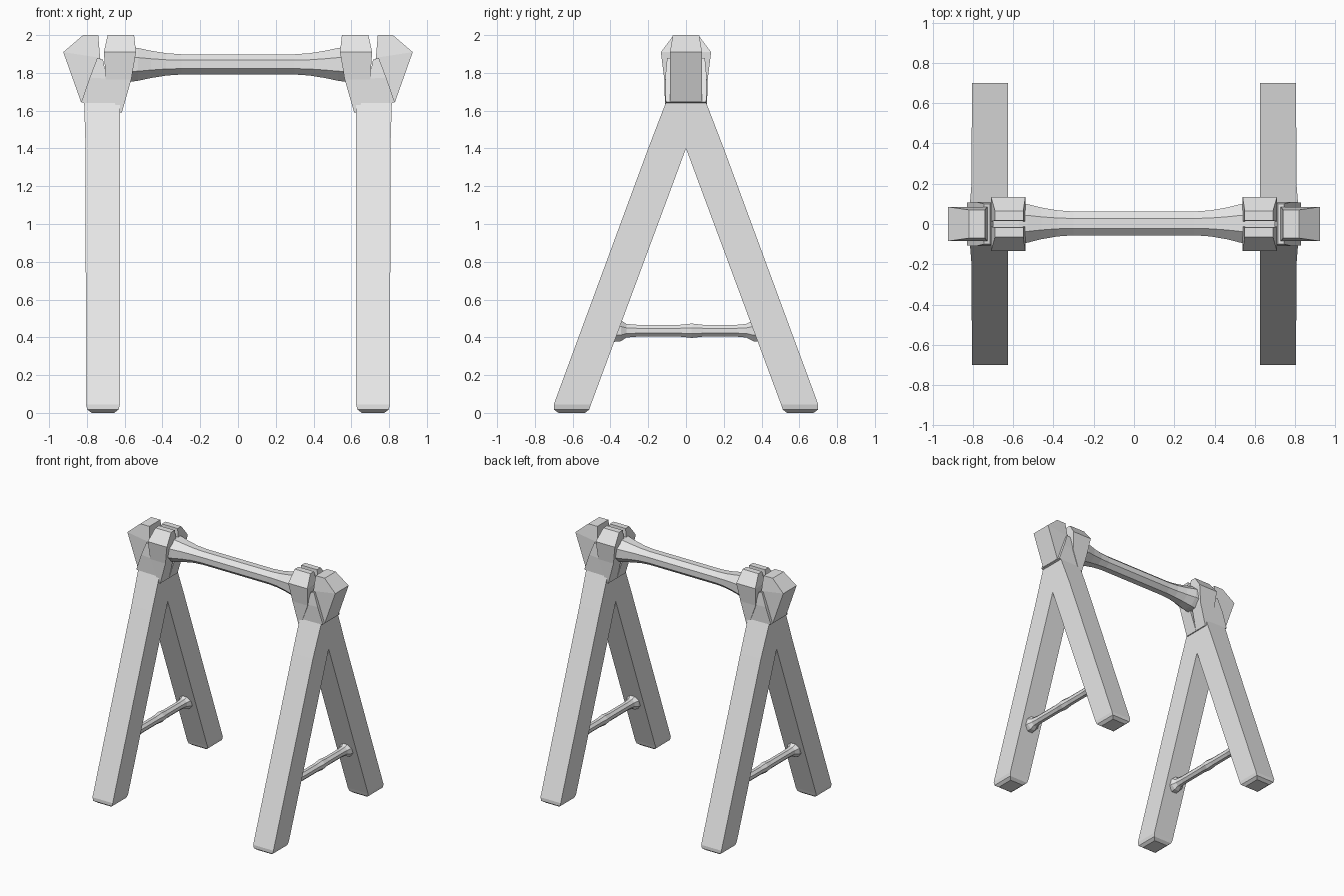
import bpy, bmesh, math

if "Cube" in bpy.data.objects:
    bpy.data.objects.remove(bpy.data.objects["Cube"])

wood = bpy.data.materials.new("plain_grey")
wood.diffuse_color = (0.8, 0.8, 0.8, 1)
wood.use_nodes = True
wood.node_tree.nodes["Principled BSDF"].inputs["Base Color"].default_value = wood.diffuse_color


def loft(name, rings, smooth=False):
    """Skin a list of equal-length point rings into a closed solid."""
    bm = bmesh.new()
    rows = [[bm.verts.new(p) for p in ring] for ring in rings]
    n = len(rows[0])
    for a, b in zip(rows, rows[1:]):
        for i in range(n):
            j = (i + 1) % n
            bm.faces.new((a[i], a[j], b[j], b[i]))
    bm.faces.new(rows[0])
    bm.faces.new(rows[-1])
    bmesh.ops.recalc_face_normals(bm, faces=bm.faces)
    me = bpy.data.meshes.new(name)
    bm.to_mesh(me)
    bm.free()
    me.materials.append(wood)
    ob = bpy.data.objects.new(name, me)
    bpy.context.collection.objects.link(ob)
    return ob


def quad(x0, x1, y0, y1, z0, z1=None):
    """Four-sided ring; z may differ between the x0 and x1 edges."""
    z1 = z0 if z1 is None else z1
    return [(x0, y0, z0), (x1, y0, z1), (x1, y1, z1), (x0, y1, z0)]


def turned_bar(name, stations, sides, place):
    """Faceted bar: stations are (position, half width, half height)."""
    rings = []
    for t, w, h in stations:
        ring = []
        for k in range(sides):
            a = 2 * math.pi * (k + 0.5) / sides
            ring.append(place(t, w * math.cos(a), h * math.sin(a)))
        rings.append(ring)
    return loft(name, rings)


for side, s in (("left", -1), ("right", 1)):
    # splayed legs crossing at the top, with softly chamfered feet
    for where, d in (("front", -1), ("back", 1)):
        sections = [
            (0.655, 0.775, 0.675, 0.535, 0.0),
            (0.632, 0.798, 0.700, 0.512, 0.018),
            (0.625, 0.805, 0.700, 0.503, 0.045),
            (0.625, 0.807, 0.200, 0.000, 1.40),
            (0.625, 0.815, 0.100, -0.090, 1.66),
        ]
        loft(f"{side}_{where}_leg", [
            quad(s * a, s * b, d * o, d * i, z) for a, b, o, i, z in sections])

    # solid socket body joining the legs
    loft(f"{side}_socket", [
        quad(s * 0.62, s * 0.83, -0.107, 0.107, 1.59, 1.645),
        quad(s * 0.695, s * 0.785, -0.11, 0.11, 1.77, 1.775),
        quad(s * 0.715, s * 0.745, -0.10, 0.10, 1.87, 1.88)])

    # outward leaning prong
    loft(f"{side}_outer_prong", [
        quad(s * 0.66, s * 0.832, -0.085, 0.085, 1.60, 1.648),
        quad(s * 0.73, s * 0.925, -0.085, 0.085, 1.88, 1.91),
        quad(s * 0.74, s * 0.82, -0.07, 0.07, 2.0)])

    # pair of inner claws gripping the rail, split down the middle
    for where, d in (("front", -1), ("back", 1)):
        loft(f"{side}_{where}_claw", [
            quad(s * 0.635, s * 0.615, 0, d * 0.11, 1.595, 1.59),
            quad(s * 0.70, s * 0.565, d * 0.012, d * 0.115, 1.765),
            quad(s * 0.71, s * 0.54, d * 0.012, d * 0.133, 1.91),
            quad(s * 0.69, s * 0.55, d * 0.018, d * 0.065, 2.0)])

    # side rung with flared ends and a small knot in the middle
    rung = [(-0.42, 0.062, 0.068), (-0.345, 0.055, 0.060), (-0.315, 0.038, 0.039),
            (-0.26, 0.033, 0.034), (-0.03, 0.033, 0.034), (0.03, 0.040, 0.041),
            (0.09, 0.033, 0.034), (0.27, 0.033, 0.034), (0.32, 0.038, 0.039),
            (0.355, 0.055, 0.060), (0.42, 0.062, 0.068)]
    turned_bar(f"{side}_rung", rung, 8,
               lambda t, u, v: (s * 0.715 + u, t, 0.435 + v))

# top rail, flaring at both ends
half = [(0.0, 0.064, 0.058), (0.30, 0.064, 0.058), (0.38, 0.070, 0.064),
        (0.46, 0.085, 0.078), (0.53, 0.104, 0.094), (0.57, 0.108, 0.100),
        (0.70, 0.108, 0.100)]
rail = [(-t, w, h) for t, w, h in reversed(half[1:])] + half[1:]
turned_bar("top_rail", rail, 8, lambda t, u, v: (t, u + 0.003, 1.845 + v))
